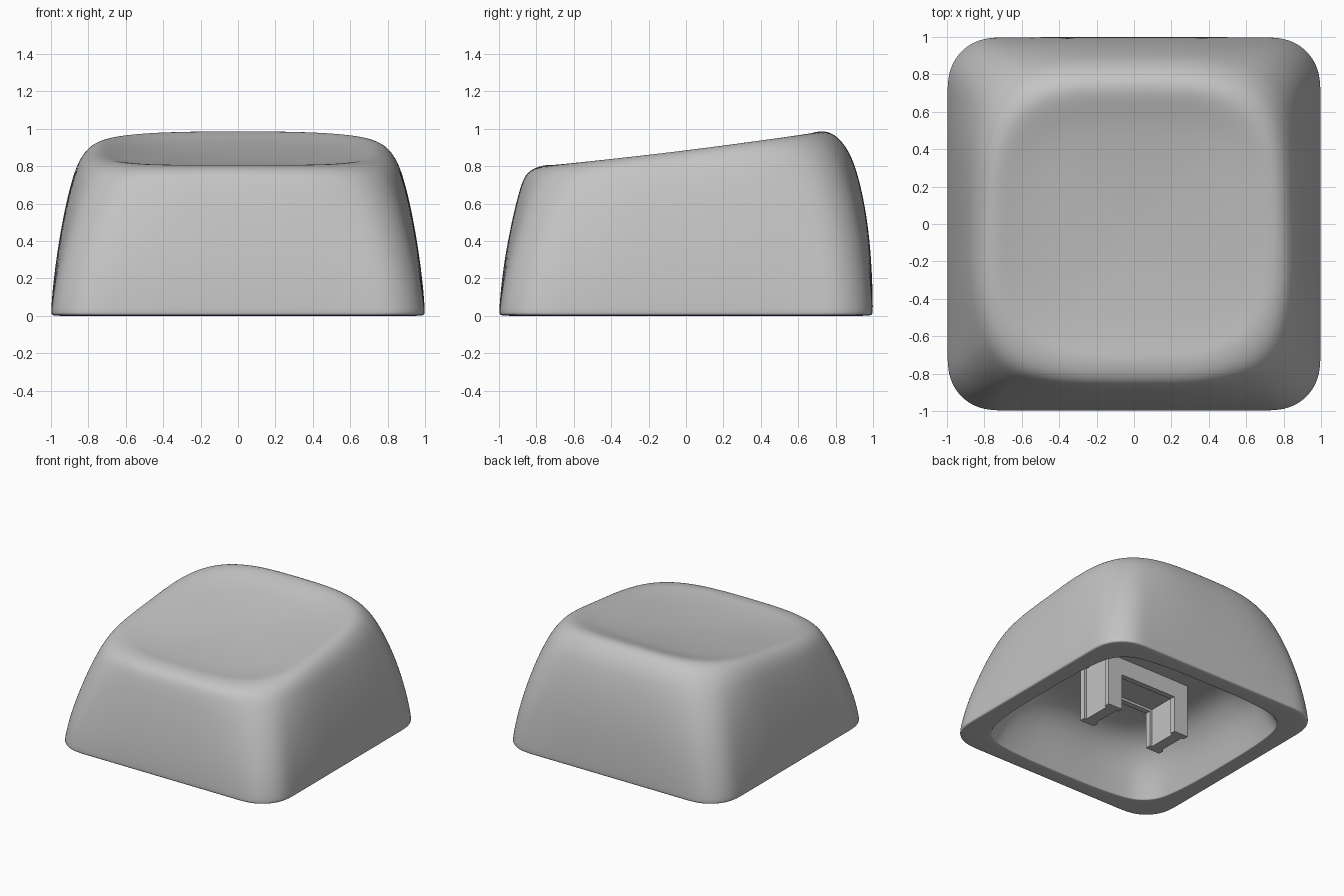
import bpy, bmesh, math

if "Cube" in bpy.data.objects:
    bpy.data.objects.remove(bpy.data.objects["Cube"], do_unlink=True)

grey = bpy.data.materials.new("plain_grey")
grey.use_nodes = True
grey.diffuse_color = (0.55, 0.55, 0.55, 1)
bsdf = next(n for n in grey.node_tree.nodes if n.type == "BSDF_PRINCIPLED")
bsdf.inputs["Base Color"].default_value = (0.55, 0.55, 0.55, 1)

SIDES = 120
CORNER = 0.25   # corner radius at the base
SOFT = 3.4      # superellipse power at the crest
SAG = 0.012     # dip of the side ridges


def finish(name, bm):
    bmesh.ops.recalc_face_normals(bm, faces=bm.faces)
    mesh = bpy.data.meshes.new(name)
    bm.to_mesh(mesh)
    bm.free()
    mesh.materials.append(grey)
    obj = bpy.data.objects.new(name, mesh)
    bpy.context.collection.objects.link(obj)
    return obj


def outline_radius(c, s, soft):
    """Blend from a filleted square (soft 0) to a bowed superellipse (soft 1)."""
    c, s = abs(c), abs(s)
    k = 1 - CORNER
    if min(c, s) <= k * max(c, s):
        square = 1 / max(c, s)
    else:
        b = k * (c + s)
        square = b + math.sqrt(b * b - 2 * k * k + CORNER ** 2)
    bowed = (c ** SOFT + s ** SOFT) ** (-1 / SOFT)
    return square + (bowed - square) * soft


def ring(bm, half_x, front, back, z_front, z_back, soft, sag=0):
    """Rounded-square loop whose height slopes from front to back."""
    mid, half_y = (front + back) / 2, (back - front) / 2
    loop = []
    for i in range(SIDES):
        a = 2 * math.pi * i / SIDES
        c, s = math.cos(a), math.sin(a)
        r = outline_radius(c, s, soft)
        t = (r * s + 1) / 2
        z = z_front + (z_back - z_front) * t - sag * c * c
        loop.append(bm.verts.new((half_x * r * c, mid + half_y * r * s, z)))
    return loop


# Cavity from ceiling down to rim: half width, height, corner softness
cavity = [(0.06, 0.44, 1), (0.3, 0.44, 1), (0.54, 0.43, 1), (0.67, 0.385, 0.9),
          (0.765, 0.28, 0.75), (0.82, 0.15, 0.6), (0.858, 0.02, 0.45), (0.863, 0.004, 0.45)]
rings = [(w, -w, w, z, z, p) for w, z, p in cavity]

# Underside rim and outer wall up to the crest
rings += [
    (0.868, -0.868, 0.868, 0, 0, 0.45),
    (0.98, -0.98, 0.98, 0, 0, 0),
    (0.995, -0.995, 0.995, 0.006, 0.006, 0),
    (1, -1, 1, 0.02, 0.02, 0),
    (0.986, -0.986, 0.996, 0.19, 0.2, 0.12),
    (0.957, -0.957, 0.982, 0.38, 0.42, 0.32),
    (0.918, -0.917, 0.948, 0.57, 0.64, 0.56),
    (0.88, -0.882, 0.905, 0.7, 0.80, 0.76, SAG / 2),
    (0.853, -0.857, 0.868, 0.757, 0.885, 0.86, SAG),
    (0.815, -0.815, 0.815, 0.79, 0.955, 0.94, SAG),
    (0.768, -0.76, 0.757, 0.805, 0.988, 1, SAG),
    (0.722, -0.71, 0.7, 0.809, 0.986, 1, SAG),
    (0.665, -0.655, 0.64, 0.804, 0.968, 1, SAG),
]

# Scooped top, sinking towards the middle
for k in (0.85, 0.65, 0.45, 0.25, 0.08):
    sink = 0.012 + 0.043 * (1 - k * k)
    rings.append((0.665 * k, -0.65 * k, 0.64 * k,
                  0.892 - 0.078 * k - sink, 0.892 + 0.078 * k - sink, 1, SAG * k * k))

bm = bmesh.new()
loops = [ring(bm, *r) for r in rings]
for lower, upper in zip(loops, loops[1:]):
    for i in range(SIDES):
        j = (i + 1) % SIDES
        bm.faces.new((lower[i], lower[j], upper[j], upper[i]))
bm.faces.new(loops[0])
bm.faces.new(loops[-1])
cap = finish("cap_shell", bm)
sub = cap.modifiers.new("smooth", "SUBSURF")
sub.levels = sub.render_levels = 2


# Mount: two prongs joined by a bar, with grooved faces
def arch(name, inset, y_mid, depth):
    outer, inner, top, bar = 0.385 - inset, 0.255 + inset, 0.5, 0.3 + inset
    half = [(outer, top), (outer, 0.002), (inner, 0.002), (inner, bar)]
    outline = half + [(-x, z) for x, z in reversed(half)]
    bm = bmesh.new()
    face = bm.faces.new([bm.verts.new((x, y_mid - depth / 2, z)) for x, z in outline])
    made = bmesh.ops.extrude_face_region(bm, geom=[face])["geom"]
    bmesh.ops.translate(bm, vec=(0, depth, 0),
                        verts=[v for v in made if isinstance(v, bmesh.types.BMVert)])
    finish(name, bm)


arch("mount_core", 0.02, 0, 0.24)
for name, side in (("mount_flange_front", -1), ("mount_flange_back", 1)):
    arch(name, 0, side * 0.142, 0.045)

# Keep the rim edges crisp while the body stays smooth
bpy.context.view_layer.objects.active = cap
cap.select_set(True)
bpy.ops.object.shade_smooth_by_angle(angle=math.radians(50))
